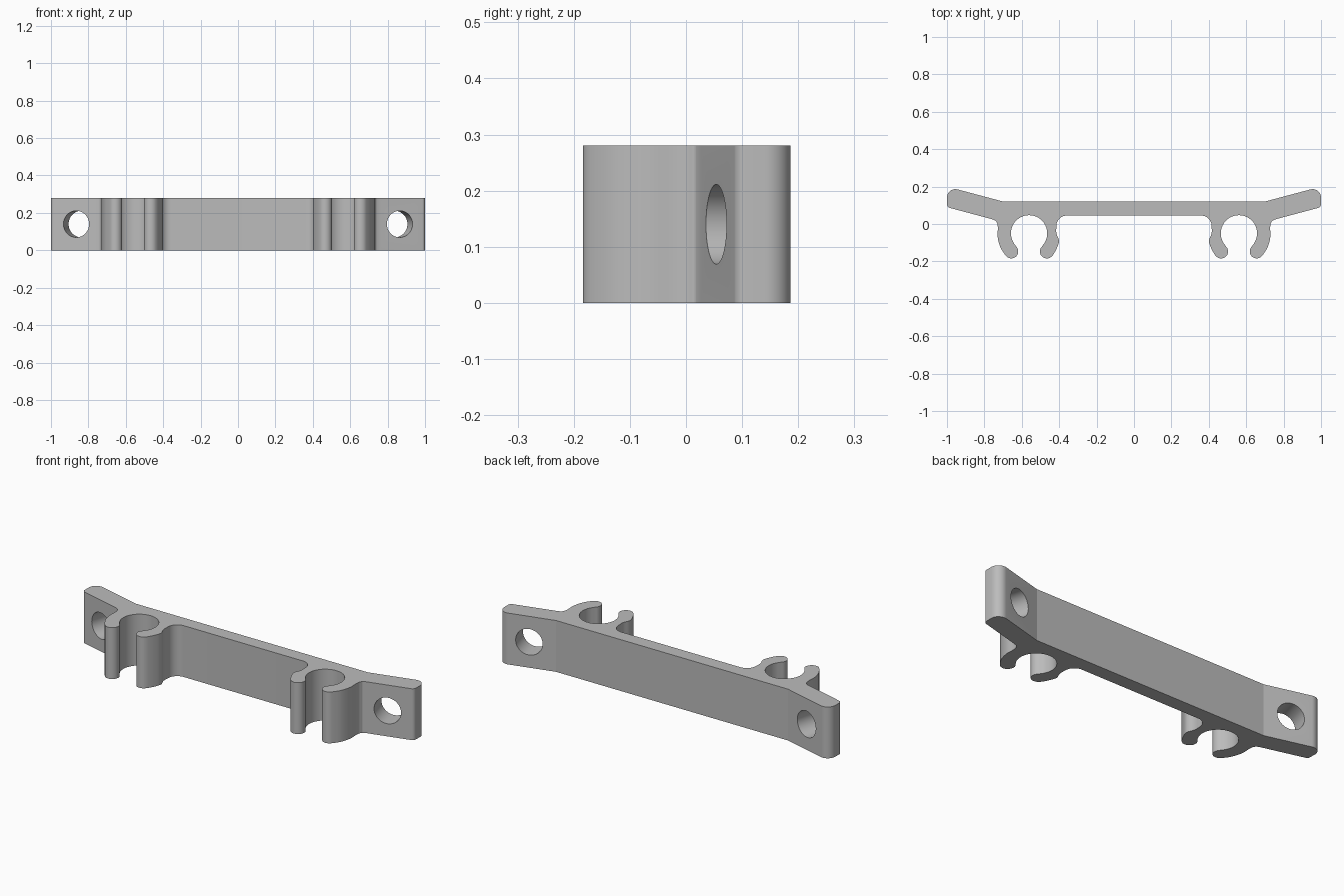
import bpy, bmesh
from math import radians, cos, sin, pi
from mathutils import Vector

cube = bpy.data.objects.get("Cube")
if cube:
    bpy.data.objects.remove(cube, do_unlink=True)

HEIGHT = 0.28
WING_TILT = radians(15)

grey = bpy.data.materials.new("grey_plastic")
grey.use_nodes = True
colour = (0.5, 0.5, 0.5, 1)
grey.diffuse_color = colour
grey.node_tree.nodes["Principled BSDF"].inputs["Base Color"].default_value = colour


def arc(cx, cy, r, start, end, step=8):
    """Points along an arc, angles in degrees, either direction."""
    n = max(2, round(abs(end - start) / step))
    angles = [radians(start + (end - start) * i / n) for i in range(n + 1)]
    return [Vector((cx + r * cos(a), cy + r * sin(a))) for a in angles]


def fillet(before, corner, after, r, n=11):
    """Round one corner of a path with a circular arc."""
    p = Vector(corner)
    u = (Vector(before) - p).normalized()
    v = (Vector(after) - p).normalized()
    half = u.angle(v) / 2
    centre = p + (u + v).normalized() * (r / sin(half))
    a = p + u * (r / math_tan(half)) - centre
    b = p + v * (r / math_tan(half)) - centre
    turn = a.angle(b)
    return [centre + (a * sin((1 - t) * turn) + b * sin(t * turn)) / sin(turn)
            for t in (i / n for i in range(n + 1))]


def math_tan(a):
    return sin(a) / cos(a)


def spline(points, n=5):
    """Smooth curve through points; the end points only steer it."""
    pts = [Vector(p) for p in points]
    out = []
    for a, b, c, d in zip(pts, pts[1:], pts[2:], pts[3:]):
        for i in range(n):
            t = i / n
            out.append(0.5 * (2 * b + (c - a) * t + (2 * a - 5 * b + 4 * c - d) * t ** 2
                              + (3 * b - a - 3 * c + d) * t ** 3))
    return out + [pts[-2]]


# Half outline: front of bar, clip, wing, back of bar
clip_x, clip_y = 0.561, -0.05
tip_y, tip_r, tip_off = -0.147, 0.037, 0.095
half = arc(0.36, -0.01, 0.055, 90, 0)
half += spline([(0.415, 0.02), (0.415, -0.01), (0.415, -0.05), (0.401, -0.09),
                (0.413, -0.13), (0.434, -0.167), (0.46, -0.2)])[1:]
half += arc(clip_x - tip_off, tip_y, tip_r, 220, 405)
half += arc(clip_x, clip_y, 0.097, 225, -45, 6)[1:-1]
half += arc(clip_x + tip_off, tip_y, tip_r, 135, 320)
half += spline([(0.66, -0.2), (0.686, -0.169), (0.714, -0.125), (0.729, -0.07),
                (0.728, -0.02), (0.734, 0.008), (0.76, 0.026), (0.9, 0.063)])[1:]
half += fillet((0.76, 0.026), (1, 0.09), (1, 0.2), 0.02)
half += fillet((1, 0.09), (1, 0.2), (0.7, 0.12), 0.045)
half += [Vector((0.7, 0.12))]
outline = half + [Vector((-p.x, p.y)) for p in reversed(half)]

# Bracket body: extruded outline
bm = bmesh.new()
face = bm.faces.new([bm.verts.new((p.x, p.y, 0)) for p in outline])
top = bmesh.ops.extrude_face_region(bm, geom=[face])["geom"]
bmesh.ops.translate(bm, vec=(0, 0, HEIGHT),
                    verts=[v for v in top if isinstance(v, bmesh.types.BMVert)])
bmesh.ops.remove_doubles(bm, verts=bm.verts, dist=0.0003)
bmesh.ops.recalc_face_normals(bm, faces=bm.faces)
mesh = bpy.data.meshes.new("clip_bracket")
bm.to_mesh(mesh)
bm.free()
mesh.materials.append(grey)
bracket = bpy.data.objects.new("clip_bracket", mesh)
bpy.context.collection.objects.link(bracket)

# Screw holes, square to each tilted wing
for side in (-1, 1):
    bpy.ops.mesh.primitive_cylinder_add(
        vertices=64, radius=0.071, depth=0.4,
        location=(side * 0.851, 0.105, HEIGHT / 2),
        rotation=(pi / 2, 0, side * WING_TILT))
    cutter = bpy.context.object
    cutter.name = "screw_hole_cutter"
    cutter.hide_render = True
    cutter.data.materials.append(grey)
    cut = bracket.modifiers.new("screw_hole", "BOOLEAN")
    cut.operation = "DIFFERENCE"
    cut.solver = "EXACT"
    cut.object = cutter
    bpy.ops.object.select_all(action="DESELECT")
    bracket.select_set(True)
    bpy.context.view_layer.objects.active = bracket
    bpy.ops.object.modifier_apply(modifier=cut.name)
    bpy.data.objects.remove(cutter, do_unlink=True)

bpy.ops.object.shade_smooth_by_angle(angle=radians(14))
